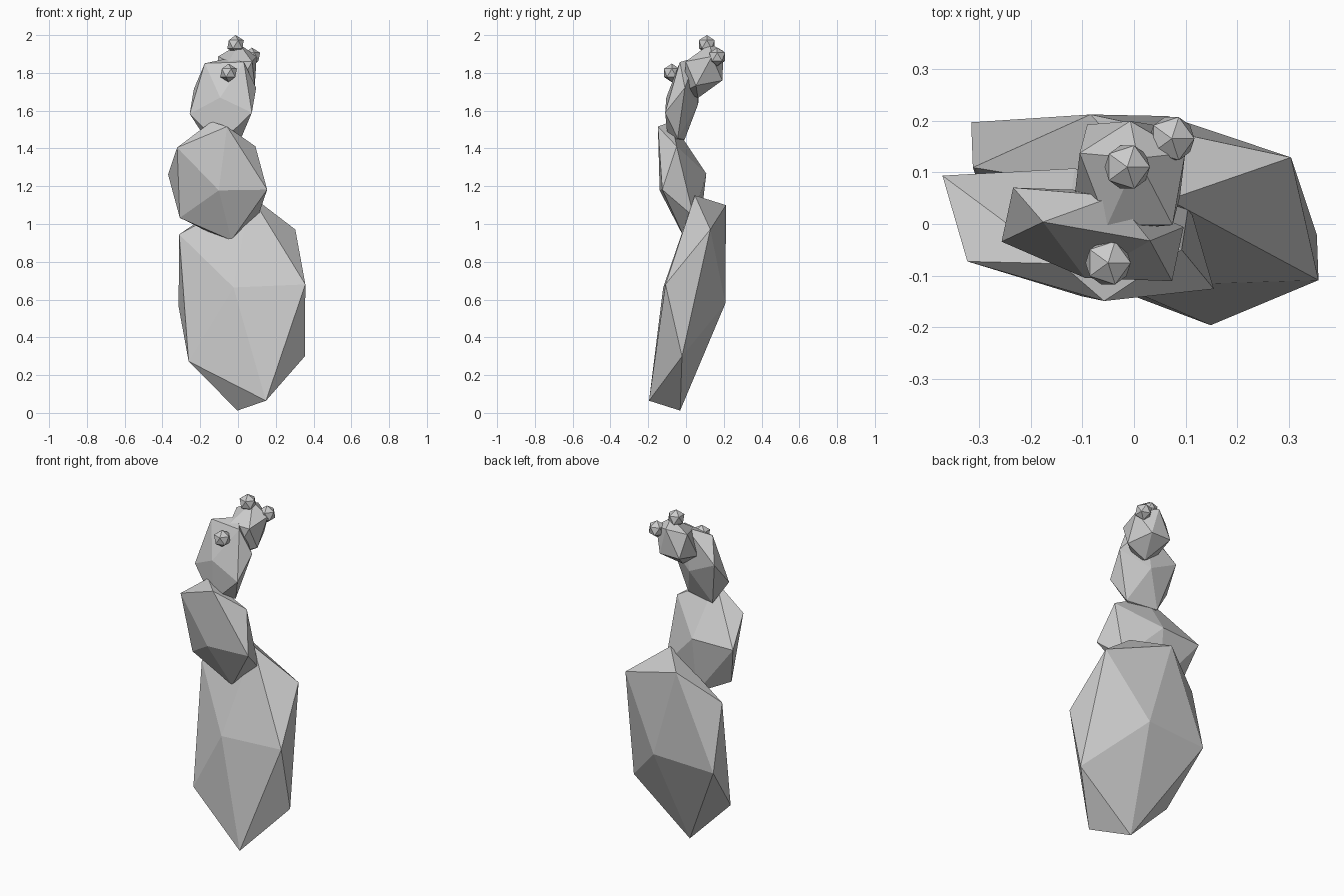
import bpy, bmesh
from mathutils import Vector

if "Cube" in bpy.data.objects:
    bpy.data.objects.remove(bpy.data.objects["Cube"])

PHI = (1 + 5 ** 0.5) / 2


def finish(bm, name):
    bmesh.ops.recalc_face_normals(bm, faces=bm.faces)
    mesh = bpy.data.meshes.new(name)
    bm.to_mesh(mesh)
    bm.free()
    bpy.context.collection.objects.link(bpy.data.objects.new(name, mesh))


def pad(name, centre, a, b, c, shift=(0, 0, 0), pinch=1.0):
    """Skewed icosahedron on axes a (width), b (thickness), c (length).
    The end edges are shortened by pinch and moved by shift."""
    centre, a, b, c, shift = map(Vector, (centre, a, b, c, shift))
    bm = bmesh.new()
    for s in (-1, 1):
        for t in (-1, 1):
            bm.verts.new(centre + s * a + t * PHI * b)
            bm.verts.new(centre + s * PHI * a + t * c)
            bm.verts.new(centre + s * pinch * b + t * PHI * c + shift)
    bmesh.ops.convex_hull(bm, input=bm.verts)
    finish(bm, name)


def fruit(name, centre, radius=0.049):
    bm = bmesh.new()
    bmesh.ops.create_icosphere(bm, subdivisions=1, radius=radius)
    bmesh.ops.translate(bm, verts=bm.verts, vec=centre)
    finish(bm, name)


# Stacked cactus pads, from the ground up
pad("base_pad", (0.021, 0.044, 0.622), (0.19, 0.006, 0.008),
    (0.09, -0.098, 0.031), (-0.025, 0.075, 0.336), (0.011, -0.036, -0.04), 0.84)
pad("middle_pad", (-0.108, -0.016, 1.222), (0.128, 0.007, 0.002),
    (0.083, -0.072, -0.026), (-0.007, -0.045, 0.186), (0.02, -0.024, 0.006), 0.5)
pad("upper_pad", (-0.08, -0.02, 1.652), (0.084, -0.003, -0.04),
    (0.043, -0.054, -0.014), (0.04, 0.019, 0.134), (0.012, 0, 0), 0.8)
pad("top_pad", (-0.008, 0.095, 1.81), (0.063, 0, 0),
    (0.012, -0.06, 0.031), (0.005, 0.042, 0.077), (0, 0, 0), 0.6)

# Round fruits on the upper pads
for i, centre in enumerate([(-0.013, 0.11, 1.951), (0.073, 0.165, 1.885),
                            (-0.05, -0.075, 1.80)]):
    fruit(f"fruit_{i + 1}", centre)
